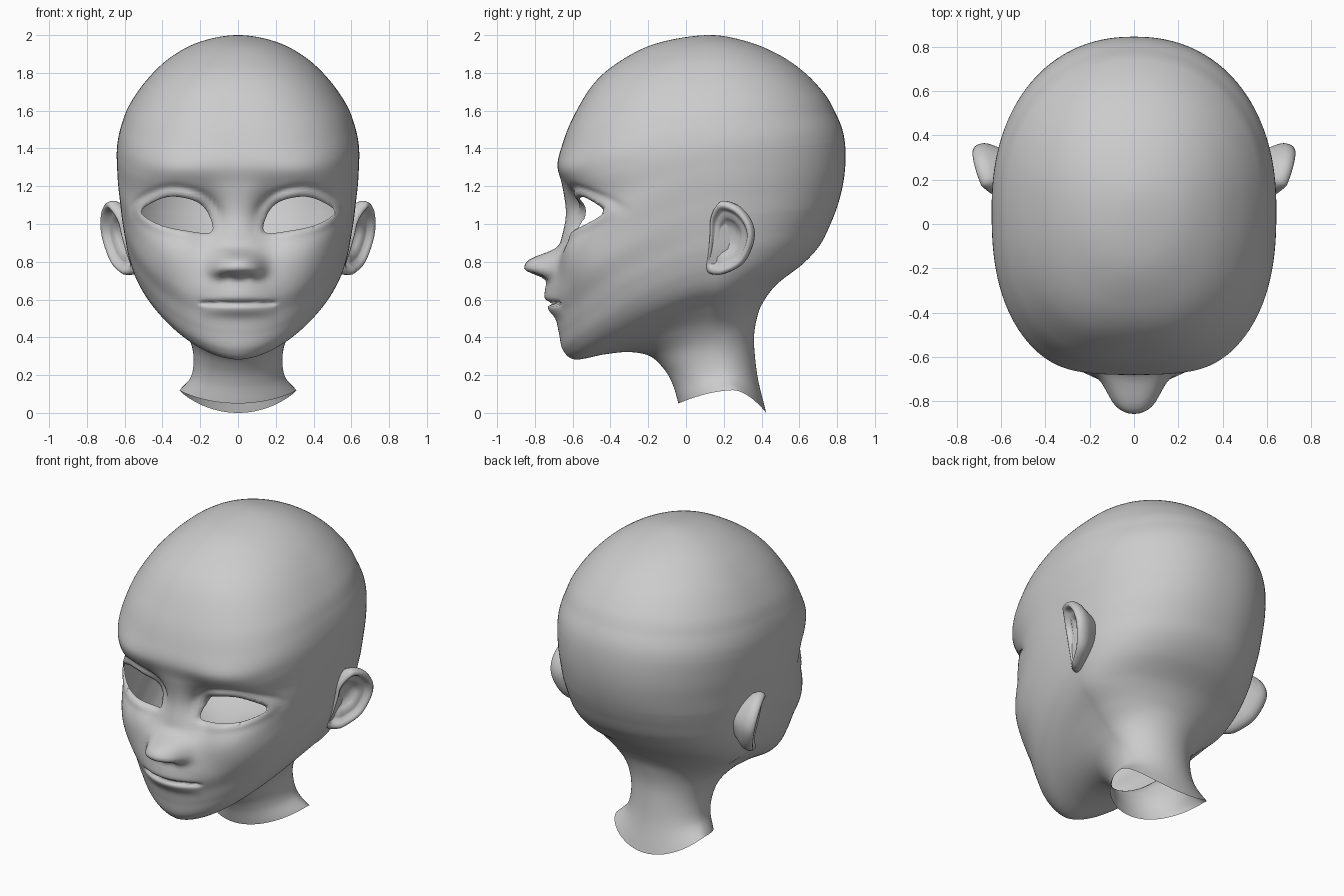
import bpy, bmesh, math
from mathutils import Vector, kdtree

if "Cube" in bpy.data.objects:
    bpy.data.objects.remove(bpy.data.objects["Cube"])

# Matching profile lines, neck bottom to crown
FRONT = [(-.04, .05), (-.07, .15), (-.115, .23), (-.19, .30), (-.30, .322), (-.43, .31),
         (-.585, .283), (-.65, .33), (-.672, .42), (-.685, .50), (-.70, .60), (-.69, .75),
         (-.665, .90), (-.638, 1.05), (-.655, 1.2), (-.68, 1.31), (-.655, 1.42), (-.60, 1.56),
         (-.495, 1.735), (-.36, 1.855), (-.16, 1.955), (.11, 2)]            # y, z
SIDE = [(.31, .25, .12), (.25, .2, .19), (.235, .17, .28), (.25, .15, .37), (.30, .12, .46),
        (.385, .12, .55), (.495, .13, .65), (.55, .13, .745), (.583, .12, .85), (.60, .1, .945),
        (.615, .08, 1.04), (.625, .07, 1.13), (.635, .07, 1.22), (.64, .07, 1.3),
        (.642, .07, 1.38), (.635, .08, 1.45), (.615, .08, 1.53), (.575, .09, 1.63),
        (.485, .1, 1.76), (.36, .1, 1.88), (.2, .11, 1.965), (0, .11, 2)]  # x, y, z
BACK = [(.425, 0), (.385, .16), (.367, .28), (.36, .40), (.375, .50), (.405, .58),
        (.48, .68), (.62, .79), (.71, .89), (.765, 1.0), (.80, 1.09), (.825, 1.18),
        (.84, 1.27), (.845, 1.36), (.84, 1.44), (.825, 1.51), (.795, 1.58), (.74, 1.68),
        (.63, 1.80), (.485, 1.9), (.31, 1.97), (.11, 2)]                # y, z
SQUARE = [2, 2, 2, 2, 2, 1.9, 1.8, 1.9, 2, 2.05, 2.15, 2.25, 2.4, 2.5, 2.65, 2.7, 2.65, 2.55,
          2.4, 2.25, 2.1, 2]                                             # front roundness
EYE = [(.143, .957), (.155, 1.05), (.22, 1.118), (.345, 1.145), (.445, 1.118),
       (.513, 1.062), (.424, 1.0), (.29, .967)]                        # x, z
EAR = [(.16, 1.10), (.20, 1.122), (.28, 1.09), (.343, 1.01), (.357, .917), (.31, .80),
       (.23, .746), (.15, .728), (.10, .75), (.11, .84), (.12, .94), (.125, 1.03)]  # y, z


def spline(p0, p1, p2, p3, t):
    return [.5 * (2 * b + (c - a) * t + (2 * a - 5 * b + 4 * c - d) * t * t
                  + (3 * b - a - 3 * c + d) * t ** 3) for a, b, c, d in zip(p0, p1, p2, p3)]


def closed_spline(pts, steps):
    n = len(pts)
    return [spline(pts[i - 1], pts[i], pts[(i + 1) % n], pts[(i + 2) % n], k / steps)
            for i in range(n) for k in range(steps)]


def g(t, power=2):
    return math.exp(-abs(t) ** power / 2)


def inside(x, z, poly):
    hit = False
    for (x1, z1), (x2, z2) in zip(poly, poly[1:] + poly[:1]):
        if (z1 > z) != (z2 > z) and x < x1 + (z - z1) * (x2 - x1) / (z2 - z1):
            hit = not hit
    return hit


def bridge(bm, rings):
    for a, b in zip(rings, rings[1:]):
        for i in range(len(a)):
            j = (i + 1) % len(a)
            bm.faces.new((a[i], a[j], b[j], b[i]))


def finish(bm, name):
    bmesh.ops.recalc_face_normals(bm, faces=bm.faces)
    me = bpy.data.meshes.new(name)
    bm.to_mesh(me)
    bm.free()
    for p in me.polygons:
        p.use_smooth = True
    ob = bpy.data.objects.new(name, me)
    bpy.context.collection.objects.link(ob)
    return ob


eye_line = closed_spline(EYE, 40)
eye_poly = eye_line[::5]
tree = kdtree.KDTree(len(eye_line))
for i, (x, z) in enumerate(eye_line):
    tree.insert((x, 0, z), i)
tree.balance()


def relief(x, z):
    """Outward amount of the facial features at a front-view position."""
    x = abs(x)
    # nose, wings, nostrils
    h = .16 * g(x / .088, 2.6) * g((z - .78) / (.056 if z > .78 else .044), 2.8)
    h += .03 * g((x - .1) / .03) * g((z - .76) / .032)
    h -= .02 * g((x - .05) / .02) * g((z - .722) / .012)
    # muzzle and lips
    w = max(0, 1 - (x / .21) ** 2)
    h += .047 * g(x / .12) * g((z - .65) / .07)
    h += w * (.008 * g((z - .61) / .018) + .018 * g((z - .545) / .024))
    h -= min(1, 3 * w) * .03 * g((z - .58) / .007)
    # eye sockets, brows, cheeks
    h -= .085 * g((x - .17) / .06) * g((z - 1.03) / .09)
    h -= .055 * g((x - .33) / .11) * g((z - 1.07) / .09)
    h += .022 * g((x - .38) / .13) * g((z - 1.27) / .055)
    h += .045 * g((x - .42) / .12) * g((z - .83) / .12)
    # eyelids
    if .05 < x < .62 and .85 < z < 1.28:
        d = tree.find((x, 0, z))[2]
        h += .012 * g((d - .015) / .016)
        if z > 1.03 and not inside(x, z, eye_poly):
            h -= .012 * g((d - .05) / .012) * min(1, (z - 1.03) / .06)
    return h


# Head and neck shell: loft of tilted loops
rows = [[*f, *s, *b, n] for f, s, b, n in zip(FRONT, SIDE, BACK, SQUARE)]
last = rows[-2]
ghost = [last[5], last[6], -last[2], last[3], last[4], last[0], last[1], 2]
first = [2 * a - b for a, b in zip(rows[0], rows[1])]
ext = [first] + rows + [ghost]
NF, NB, STEPS = 64, 32, 10
bm = bmesh.new()
rings = []
for i in range(len(rows) - 1):
    for k in range(STEPS + (i == len(rows) - 2)):
        fy, fz, sx, sy, sz, by, bz, n = spline(*ext[i:i + 4], k / STEPS)
        row = i + k / STEPS
        tilt = max(1.2, 1.75 - .045 * row)
        nb = 2 + .2 * min(1, max(0, (row - 6) / 4)) * min(1, max(0, (21 - row) / 7))
        half = []
        for j in range(NF + NB + 1):
            front = j <= NF
            a = math.pi / 2 * (j / NF if front else 1 - (j - NF) / NB)
            e = 2 / n if front else 2 / nb
            p, q = max(0, math.cos(a)) ** e, max(0, math.sin(a)) ** e
            ey, ez = (fy, fz) if front else (by, bz)
            half.append(Vector((sx * q, sy + (ey - sy) * p, sz + (ez - sz) * p ** tilt)))
        half[0].x = half[-1].x = 0
        loop = half + [Vector((-v.x, v.y, v.z)) for v in half[-2:0:-1]]
        for v in loop:
            if v.y < -.1 and .4 < v.z < 1.5:
                v.y -= relief(v.x, v.z) * min(1, (-.1 - v.y) / .2)
        rings.append([bm.verts.new(v) for v in loop])
bridge(bm, rings)
bmesh.ops.remove_doubles(bm, verts=bm.verts, dist=.0003)

# Eye openings with an inward lid edge
holes = []
for f in bm.faces:
    c = f.calc_center_median()
    if c.y < -.25 and .9 < c.z < 1.2 and inside(abs(c.x), c.z, eye_poly):
        holes.append(f)
bmesh.ops.delete(bm, geom=holes, context='FACES')
rim = [e for e in bm.edges if e.is_boundary and e.verts[0].co.z > .8 and e.verts[0].co.y < -.2]
near = {}
for e in rim:
    for a, b in (e.verts, reversed(e.verts)):
        near.setdefault(a, []).append(b)
for v in near:
    co = tree.find((abs(v.co.x), 0, v.co.z))[0]
    v.co.x, v.co.z = math.copysign(co.x, v.co.x), co.z
for _ in range(4):
    level = {v: (v.co.y + sum(o.co.y for o in n) / len(n)) / 2 for v, n in near.items()}
    for v, y in level.items():
        v.co.y = y
lid = bmesh.ops.extrude_edge_only(bm, edges=rim)['geom']
for v in lid:
    if isinstance(v, bmesh.types.BMVert):
        v.co.y += .015
finish(bm, "head")

# Ears: rings from the hidden back over the rim into the hollow
ear_line = closed_spline(EAR, 5)
normal = Vector((1, -.4, -.2)).normalized()
cy, cz = .21, .93
for side, name in ((1, "ear_left"), (-1, "ear_right")):
    bm = bmesh.new()
    rings = []
    for s, h in ((.5, -.12), (.75, -.075), (.9, -.048), (.98, -.025), (1, -.005), (.98, .014),
                 (.92, .025), (.85, .024), (.79, .012), (.73, -.008), (.66, -.014), (.56, -.016),
                 (.46, -.032), (.36, -.05), (.2, -.056), (.02, -.058)):
        ring = []
        for y, z in ear_line:
            y, z = cy + (y - cy) * s, cz + (z - cz) * s
            sink = .03 * min(1, max(0, (.18 - y) / .07))
            v = Vector((.56 + .4 * (y - .1) + .2 * (z - .74), y, z)) + normal * (h - sink)
            ring.append(bm.verts.new((side * v.x, v.y, v.z)))
        rings.append(ring)
    bridge(bm, rings)
    bm.faces.new(rings[-1])
    finish(bm, name)
